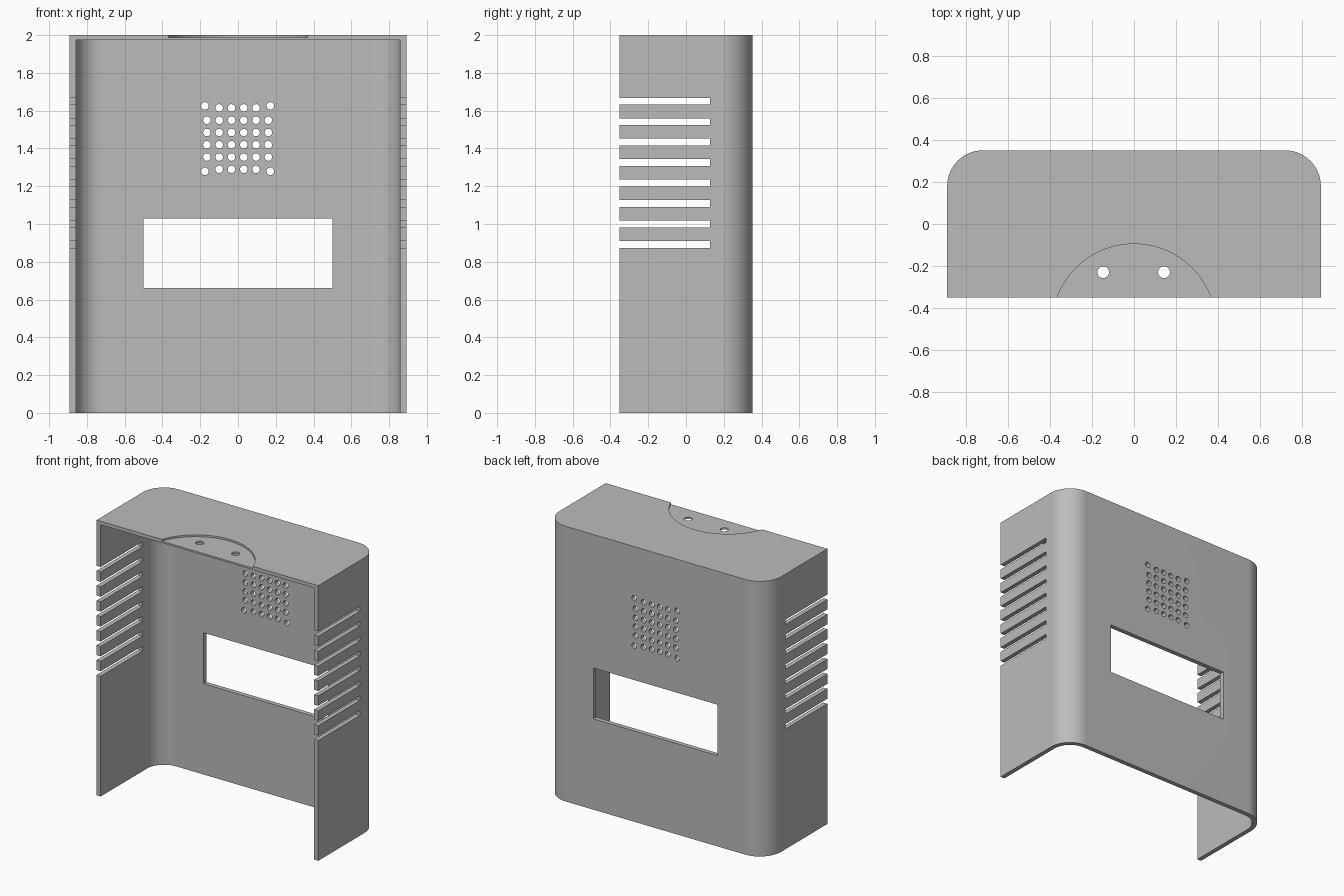
import bpy
import bmesh
from math import cos, sin, pi
from mathutils import Matrix, Vector

if "Cube" in bpy.data.objects:
    bpy.data.objects.remove(bpy.data.objects["Cube"], do_unlink=True)

HALF_W, HALF_D, HEIGHT = 0.891, 0.351, 2.0
WALL, ROOF, RADIUS = 0.033, 0.026, 0.17

grey = bpy.data.materials.new("plain grey")
grey.use_nodes = True
grey.diffuse_color = (0.5, 0.5, 0.5, 1)
grey.node_tree.nodes["Principled BSDF"].inputs["Base Color"].default_value = (0.5, 0.5, 0.5, 1)


def make_object(name, bm):
    bmesh.ops.recalc_face_normals(bm, faces=bm.faces)
    mesh = bpy.data.meshes.new(name)
    bm.to_mesh(mesh)
    bm.free()
    mesh.materials.append(grey)
    obj = bpy.data.objects.new(name, mesh)
    bpy.context.collection.objects.link(obj)
    return obj


def rounded_prism(name, half_w, front, back, radius, z0, z1, steps=16):
    """Plan outline with two rounded back corners, extruded upwards."""
    bm = bmesh.new()
    outline = [(-half_w, front), (half_w, front)]
    for side, start in ((1, 0), (-1, pi / 2)):
        for i in range(steps + 1):
            a = start + pi / 2 * i / steps
            outline.append((side * (half_w - radius) + radius * cos(a),
                            back - radius + radius * sin(a)))
    base = bm.faces.new([bm.verts.new((x, y, z0)) for x, y in outline])
    top = bmesh.ops.extrude_face_region(bm, geom=[base])["geom"]
    bmesh.ops.translate(bm, vec=(0, 0, z1 - z0),
                        verts=[v for v in top if isinstance(v, bmesh.types.BMVert)])
    return make_object(name, bm)


def add_box(bm, low, high):
    low, high = Vector(low), Vector(high)
    place = Matrix.Translation((low + high) / 2) @ Matrix.Diagonal((*(high - low), 1))
    bmesh.ops.create_cube(bm, size=1, matrix=place)


def add_cylinder(bm, centre, radius, depth, sides, along_y=False):
    place = Matrix.Translation(centre)
    if along_y:
        place = place @ Matrix.Rotation(pi / 2, 4, "X")
    bmesh.ops.create_cone(bm, cap_ends=True, segments=sides, radius1=radius,
                          radius2=radius, depth=depth, matrix=place)


# Outer body and the cavity that leaves the front and bottom open
housing = rounded_prism("housing", HALF_W, -HALF_D, HALF_D, RADIUS, 0, HEIGHT)
cavity = rounded_prism("cavity_cutter", HALF_W - WALL, -HALF_D - 0.2,
                       HALF_D - WALL, RADIUS - WALL, -0.2, HEIGHT - ROOF)

# Shallow arc-shaped recess in the roof
bm = bmesh.new()
add_cylinder(bm, (0, -0.486, HEIGHT - 0.013 + 0.1), 0.391, 0.2, 128)
recess = make_object("recess_cutter", bm)

# Openings
bm = bmesh.new()
add_box(bm, (-0.5, 0.2, 0.66), (0.5, 0.5, 1.03))          # display window
for i in range(8):                                        # side vents
    z = 0.892 + i * 0.1083
    add_box(bm, (-1.1, -0.6, z - 0.018), (1.1, 0.127, z + 0.018))
for col in range(6):                                      # speaker grille
    for row in range(6):
        x, z = (col - 2.5) * 0.065, (row - 2.5) * 0.065
        if col in (0, 5) and row in (0, 5):               # corner holes sit further out
            x, z = x * 1.065, z * 1.065
        add_cylinder(bm, (x - 0.002, HALF_D, 1.452 + z), 0.02, 0.3, 24, along_y=True)
for x in (-0.147, 0.143):                                 # screw holes in the roof
    add_cylinder(bm, (x, -0.23, HEIGHT), 0.028, 0.2, 32)
openings = make_object("openings_cutter", bm)

# Cut everything out of the body
cutters = (cavity, recess, openings)
for cutter in cutters:
    cut = housing.modifiers.new(cutter.name, "BOOLEAN")
    cut.operation = "DIFFERENCE"
    cut.solver = "EXACT"
    cut.object = cutter

bpy.context.view_layer.update()
evaluated = housing.evaluated_get(bpy.context.evaluated_depsgraph_get())
finished = bpy.data.meshes.new_from_object(evaluated)
housing.modifiers.clear()
housing.data = finished
housing.data.name = "housing"
for cutter in cutters:
    bpy.data.objects.remove(cutter, do_unlink=True)

# A single material, smooth corners and crisp edges
finished.materials.clear()
finished.materials.append(grey)
for face in finished.polygons:
    face.material_index = 0
for obj in bpy.context.selected_objects:
    obj.select_set(False)
housing.select_set(True)
bpy.context.view_layer.objects.active = housing
bpy.ops.object.shade_smooth_by_angle(angle=pi / 6)
weighted = housing.modifiers.new("even_shading", "WEIGHTED_NORMAL")
weighted.keep_sharp = True
